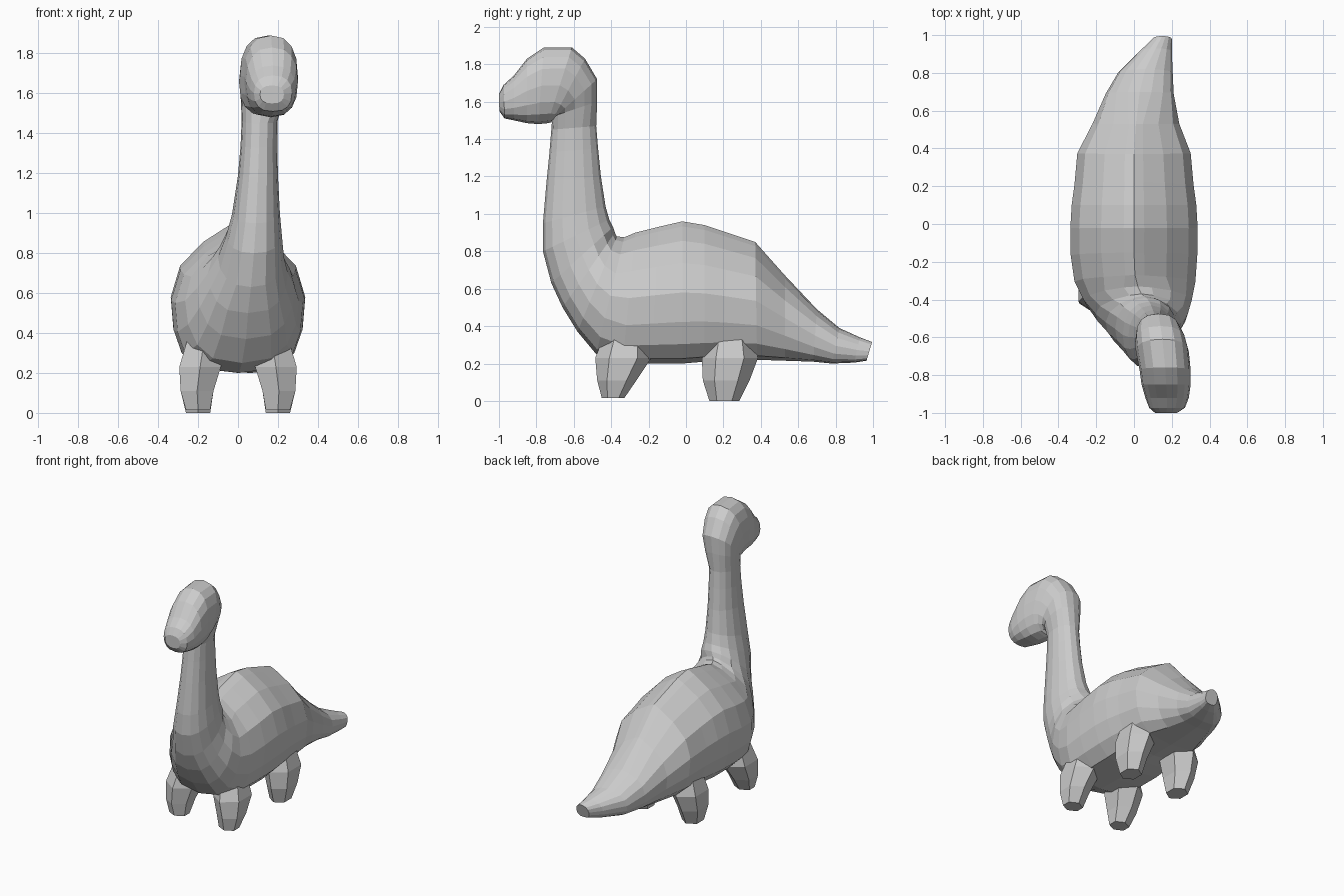
import bpy, bmesh, math
from mathutils import Vector

if "Cube" in bpy.data.objects:
    bpy.data.objects.remove(bpy.data.objects["Cube"])

grey = bpy.data.materials.new("plain_grey")
grey.diffuse_color = (0.6, 0.6, 0.6, 1)
grey.use_nodes = True
grey.node_tree.nodes["Principled BSDF"].inputs["Base Color"].default_value = grey.diffuse_color


def loft(name, rings):
    """Skin a list of point rings and close both ends."""
    bm = bmesh.new()
    rows = [[bm.verts.new(p) for p in ring] for ring in rings]
    n = len(rows[0])
    for a, b in zip(rows, rows[1:]):
        for i in range(n):
            j = (i + 1) % n
            bm.faces.new((a[i], a[j], b[j], b[i]))
    bm.faces.new(rows[0])
    bm.faces.new(rows[-1])
    bmesh.ops.recalc_face_normals(bm, faces=bm.faces)
    mesh = bpy.data.meshes.new(name)
    bm.to_mesh(mesh)
    bm.free()
    mesh.materials.append(grey)
    obj = bpy.data.objects.new(name, mesh)
    bpy.context.collection.objects.link(obj)
    return obj


def spine_ring(section, shape, sides=16):
    """Oval between a top and a bottom point; shape = roundness above, below, upright."""
    ty, tz, by, bz, cx, w = section
    above, below, upright = shape
    top, bot = Vector((cx, ty, tz)), Vector((cx, by, bz))
    mid, up = (top + bot) / 2, (top - bot) / 2
    ring = []
    for i in range(sides):
        a = 2 * math.pi * i / sides
        s, c = math.sin(a), math.cos(a)
        x = math.copysign(abs(s) ** (above if c > 0.01 else below), s) * w
        ring.append(mid + up * math.copysign(abs(c) ** upright, c) + Vector((x, 0, 0)))
    return ring


# Tail, trunk, neck and head: top y, top z, bottom y, bottom z, centre x, half width
tail = [(.995, .315, .965, .215, .15, .05), (.93, .34, .9, .205, .115, .085),
        (.82, .39, .78, .2, .06, .145), (.7, .49, .68, .21, .03, .18)]
trunk = [(.53, .67, .53, .215, .01, .23), (.37, .85, .38, .22, 0, .3),
         (.22, .9, .2, .22, 0, .315), (.1, .94, .1, .21, 0, .33),
         (-.02, .96, -.02, .2, 0, .337), (-.15, .93, -.18, .2, 0, .335),
         (-.27, .9, -.34, .2, .005, .32)]
chest = [(-.33, .875, -.48, .25, .02, .285), (-.37, .88, -.58, .37, .04, .245),
         (-.38, .9, -.66, .5, .05, .2)]
neck = [(-.39, .93, -.72, .63, .065, .165), (-.41, .97, -.765, .8, .08, .14),
        (-.43, 1.04, -.765, .95, .09, .12), (-.455, 1.2, -.745, 1.18, .1, .1),
        (-.47, 1.35, -.73, 1.33, .105, .092), (-.48, 1.47, -.72, 1.45, .108, .09)]
head = [(-.475, 1.6, -.715, 1.52, .12, .105), (-.475, 1.72, -.715, 1.505, .13, .12),
        (-.54, 1.83, -.72, 1.49, .14, .135), (-.61, 1.89, -.74, 1.485, .15, .14),
        (-.76, 1.89, -.79, 1.48, .165, .135), (-.85, 1.83, -.85, 1.485, .17, .13),
        (-.92, 1.74, -.92, 1.5, .175, .115), (-.975, 1.69, -.97, 1.51, .175, .095),
        (-1.0, 1.64, -.998, 1.55, .17, .06)]
shapes = [(tail, (1.1, .55, .85)), (trunk, (1.9, .5, .92)), (chest, (1.4, .7, 1)),
          (neck, (.9, .85, 1)), (head, (.8, .75, .85))]
body = loft("body", [spine_ring(r, shape) for part, shape in shapes for r in part])


# Stubby legs: centre x, centre y, z, half width x, half length y per ring
def leg(name, side, levels):
    rings = []
    for x, y, z, rx, ry in levels:
        rings.append([Vector((side * (x + rx * math.cos(a)), y + ry * math.sin(a), z))
                      for a in (math.tau * (i + .5) / 6 for i in range(6))])
    return loft(name, rings)


front = [(.16, -.31, .42, .09, .1), (.19, -.335, .23, .12, .15),
         (.205, -.37, .11, .095, .105), (.2, -.39, .015, .07, .06)]
back = [(.16, .24, .42, .09, .1), (.19, .235, .23, .12, .15),
        (.205, .215, .11, .095, .125), (.2, .205, 0, .07, .08)]
legs = [leg(f"{end}_leg_{label}", side, levels)
        for end, levels in (("front", front), ("back", back))
        for label, side in (("left", -1), ("right", 1))]

# Merge the legs into the body as one skin
bpy.context.view_layer.objects.active = body
for part in legs:
    mod = body.modifiers.new(part.name, 'BOOLEAN')
    mod.operation, mod.solver, mod.object = 'UNION', 'EXACT', part
    bpy.ops.object.modifier_apply(modifier=mod.name)
    bpy.data.objects.remove(part)
